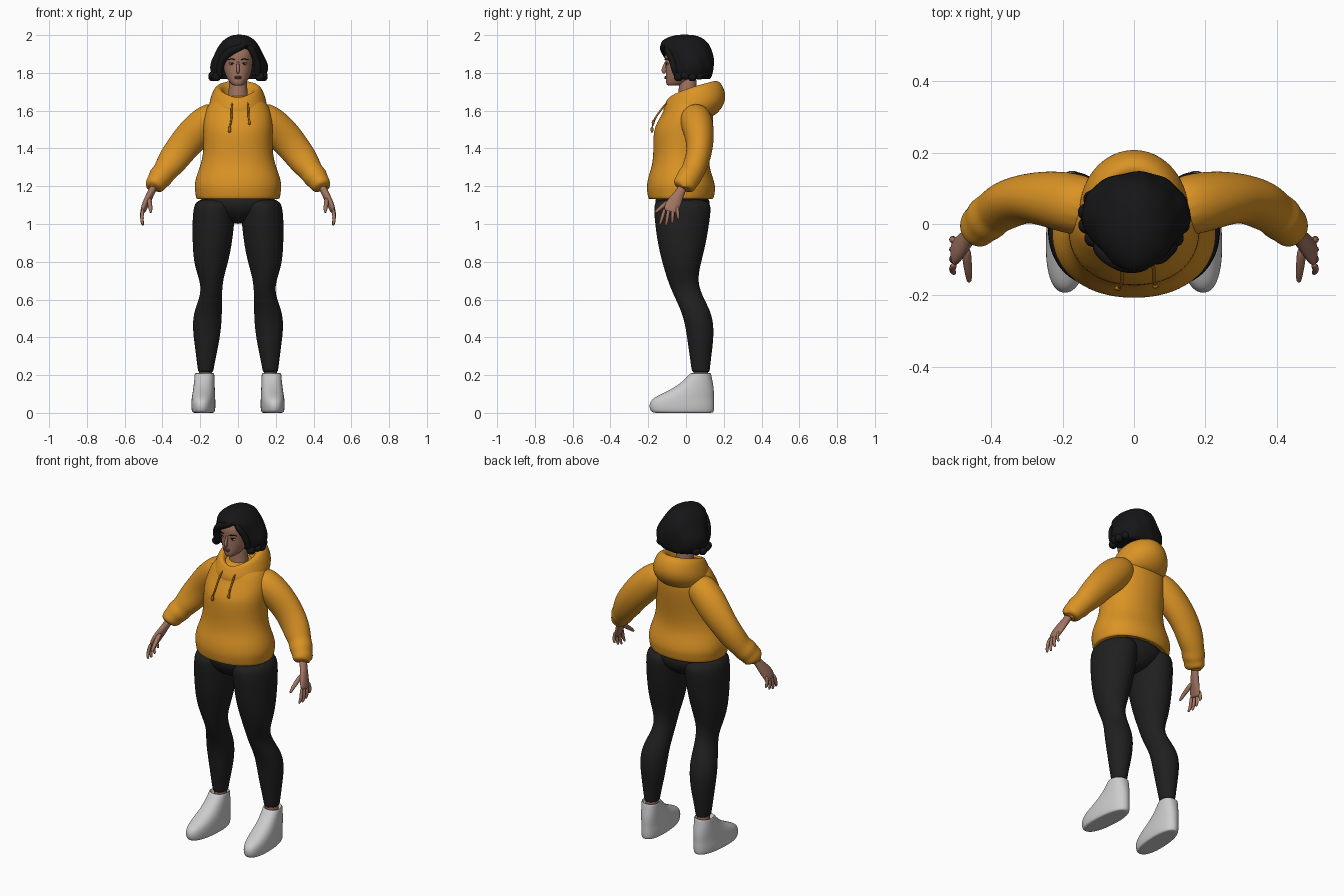
import bpy, bmesh, math
from mathutils import Vector


def material(name, r, g, b):
    m = bpy.data.materials.new(name)
    m.diffuse_color = (r, g, b, 1)
    return m


ORANGE = material("orange_fleece", 0.70, 0.29, 0.018)
DARK_ORANGE = material("dark_orange_cord", 0.42, 0.16, 0.01)
BLACK = material("black_leggings", 0.014, 0.014, 0.015)
HAIR = material("black_hair", 0.008, 0.008, 0.009)
WHITE = material("white_shoe", 0.60, 0.60, 0.61)
SKIN = material("brown_skin", 0.36, 0.175, 0.12)
LIP = material("lip_red", 0.22, 0.08, 0.07)
EYE = material("eye_white", 0.6, 0.57, 0.55)


def skin_rings(name, rings, mat, mirror=False, level=2):
    """Closed smooth surface through a stack of point rings."""
    bm = bmesh.new()
    vs = [[bm.verts.new(p) for p in ring] for ring in rings]
    n = len(vs[0])
    for a, b in zip(vs, vs[1:]):
        for i in range(n):
            bm.faces.new((a[i], a[(i + 1) % n], b[(i + 1) % n], b[i]))
    bm.faces.new(vs[0])
    bm.faces.new(vs[-1])
    bmesh.ops.recalc_face_normals(bm, faces=bm.faces)
    me = bpy.data.meshes.new(name)
    bm.to_mesh(me)
    bm.free()
    me.materials.append(mat)
    for p in me.polygons:
        p.use_smooth = True
    ob = bpy.data.objects.new(name, me)
    bpy.context.collection.objects.link(ob)
    if mirror:
        ob.modifiers.new("mirror", 'MIRROR').use_mirror_merge = False
    s = ob.modifiers.new("smooth", 'SUBSURF')
    s.levels = s.render_levels = level
    return ob


def ring(z, cx, rx, yf, yb, zb=None, power=1.0, n=20):
    """Level oval from front yf to back yb; zb raises its back."""
    pts = []
    for i in range(n):
        t = 2 * math.pi * i / n
        c, s = math.cos(t), math.sin(t)
        x = cx + rx * math.copysign(abs(c) ** power, c)
        y = (yf + yb) / 2 + (yb - yf) / 2 * math.copysign(abs(s) ** power, s)
        back = max(0, (1 + s) / 2) ** 0.6
        pts.append(Vector((x, y, z if zb is None else z + (zb - z) * back)))
    return pts


def tube(name, path, mat, mirror=False, ref=(1, 0, 0), n=12, level=2):
    """Tube along (x, y, z, width, thickness) points."""
    pts = [Vector(p[:3]) for p in path]
    rings = []
    for i, p in enumerate(path):
        d = (pts[min(i + 1, len(pts) - 1)] - pts[max(i - 1, 0)]).normalized()
        u = d.cross(Vector(ref)).normalized()
        v = d.cross(u)
        a, b = p[3], p[-1]
        rings.append([pts[i] + u * a * math.cos(2 * math.pi * k / n)
                      + v * b * math.sin(2 * math.pi * k / n) for k in range(n)])
    return skin_rings(name, rings, mat, mirror, level)


def blob(name, loc, size, mat, mirror=False, turn=0):
    """Small ellipsoid, tilted about the y axis."""
    rings = []
    c, s = math.cos(turn), math.sin(turn)
    for k in range(1, 8):
        a = math.pi * k / 8
        r, h = math.sin(a), -math.cos(a) * size[2]
        rings.append([Vector(loc) + Vector((x * c + h * s, y, h * c - x * s))
                      for x, y in [(size[0] * r * math.cos(j * math.pi / 6),
                                    size[1] * r * math.sin(j * math.pi / 6)) for j in range(12)]])
    return skin_rings(name, rings, mat, mirror, 1)


# Shoes: z, half width, front, back; toes turned slightly outward
shoe = [(0, .04, -.14, .12), (0, .056, -.178, .145), (.012, .062, -.192, .151),
        (.045, .064, -.198, .152), (.075, .062, -.182, .15), (.1, .06, -.132, .15),
        (.13, .057, -.07, .148), (.16, .055, -.027, .143), (.19, .053, .005, .137),
        (.21, .052, .022, .133), (.212, .046, .03, .127), (.18, .04, .04, .12)]
rings = [ring(z, .182, w, f, b, power=.88) for z, w, f, b in shoe]
for r in rings:
    for p in r:
        p.x -= p.y * .06
skin_rings("shoe", rings, WHITE, True)

# Ankles and legs
skin_rings("ankle", [ring(z, .172, .035, .04, .118) for z in (.15, .2, .27)], SKIN, True)
leg = [(.215, .171, .037, .035, .122), (.22, .171, .041, .03, .126), (.28, .17, .05, .022, .132),
       (.36, .166, .064, .01, .143), (.45, .165, .077, -.002, .149), (.53, .16, .076, -.022, .135),
       (.6, .146, .062, -.055, .098), (.66, .139, .056, -.082, .072), (.72, .143, .068, -.104, .064),
       (.8, .143, .093, -.128, .082), (.9, .136, .106, -.152, .108), (1.0, .131, .112, -.165, .124),
       (1.07, .126, .113, -.172, .134), (1.14, .12, .105, -.17, .13)]
skin_rings("legging_leg", [ring(*r) for r in leg], BLACK, True)
skin_rings("legging_hips", [ring(1.0, 0, .06, -.08, .05), ring(1.04, 0, .12, -.13, .1),
                            ring(1.08, 0, .205, -.165, .13), ring(1.17, 0, .215, -.175, .13)], BLACK)

# Hoodie body with gathered hem
body = [(1.15, .19, -.17, .12), (1.13, .212, -.192, .138), (1.135, .226, -.203, .15),
        (1.17, .229, -.208, .155), (1.2, .235, -.211, .158), (1.25, .225, -.202, .143),
        (1.3, .205, -.184, .126), (1.36, .188, -.175, .124), (1.43, .185, -.175, .132),
        (1.5, .187, -.173, .142), (1.55, .185, -.148, .146), (1.6, .175, -.118, .145),
        (1.64, .155, -.1, .135), (1.67, .115, -.075, .11), (1.68, .06, -.04, .07)]
skin_rings("hoodie_body", [ring(z, 0, w, f, b, power=.93) for z, w, f, b in body], ORANGE)

# Lowered hood: bottom, bulging sack, rim, inner lining
hood = [(1.57, .13, -.11, .12, 1.56), (1.585, .15, -.122, .165, 1.58), (1.62, .157, -.121, .203, 1.63),
        (1.645, .148, -.108, .215, 1.68), (1.668, .13, -.095, .195, 1.74), (1.668, .105, -.08, .16, 1.768),
        (1.645, .078, -.063, .12, 1.74), (1.6, .06, -.05, .07, 1.64)]
skin_rings("hood", [ring(z, 0, w, f, b, zb) for z, w, f, b, zb in hood], ORANGE)

# Sleeves with folds above the cuff
sleeve = [(.09, .035, 1.59, .075, .07), (.16, .055, 1.55, .09, .092), (.24, .072, 1.47, .08, .094),
          (.295, .073, 1.405, .071, .086), (.34, .062, 1.345, .067, .083), (.375, .043, 1.295, .066, .071),
          (.392, .032, 1.272, .062, .063), (.412, .015, 1.247, .067, .067), (.425, .003, 1.228, .061, .056),
          (.438, -.008, 1.208, .063, .056), (.447, -.015, 1.19, .054, .045), (.45, -.019, 1.18, .044, .035),
          (.445, -.01, 1.2, .03, .025)]
tube("sleeve", sleeve, ORANGE, True, n=16)

# Hands: wrist and palm, four fingers, thumb
tube("palm", [(.44, -.01, 1.21, .024, .02), (.458, -.03, 1.17, .025, .02), (.475, -.05, 1.135, .035, .02),
              (.492, -.07, 1.1, .042, .018), (.502, -.08, 1.072, .041, .015), (.505, -.082, 1.062, .032, .01)],
     SKIN, True)
for i, (name, drop) in enumerate([("index_finger", .076), ("middle_finger", .085),
                                  ("ring_finger", .078), ("little_finger", .06)]):
    y, spread = -.113 + i * .022, -.026 + i * .011
    top = 1.072 + i * .004
    tube(name, [(.502, y, top + .01, .01), (.51, y + spread * .4, top - drop * .4, .0105),
                (.508, y + spread * .8, top - drop * .8, .009), (.502, y + spread, top - drop, .006)],
         SKIN, True, n=8)
tube("thumb", [(.47, -.065, 1.135, .014), (.468, -.1, 1.112, .0145), (.464, -.132, 1.088, .012),
               (.462, -.155, 1.068, .009), (.462, -.163, 1.06, .005)], SKIN, True, n=8)

# Drawstrings with knotted ends
tube("left_drawstring", [(.052, -.1, 1.645, .006), (.056, -.132, 1.605, .006),
                         (.055, -.158, 1.57, .006), (.06, -.174, 1.54, .006)], DARK_ORANGE, n=6)
tube("right_drawstring", [(-.03, -.1, 1.645, .006), (-.036, -.136, 1.6, .006),
                          (-.032, -.166, 1.56, .006), (-.044, -.18, 1.51, .006)], DARK_ORANGE, n=6)
blob("left_knot", (.06, -.174, 1.538), (.009, .008, .014), DARK_ORANGE)
blob("right_knot", (-.045, -.18, 1.5), (.01, .008, .018), DARK_ORANGE)

# Neck and head
neck = [(1.6, .062, -.045, .07), (1.66, .055, -.042, .062), (1.72, .048, -.038, .055), (1.8, .05, -.04, .06)]
skin_rings("neck", [ring(z, 0, w, f, b) for z, w, f, b in neck], SKIN)
head = [(1.733, .018, -.09, -.05), (1.735, .032, -.102, -.02), (1.752, .046, -.108, .02),
        (1.775, .062, -.107, .05), (1.81, .074, -.109, .07), (1.845, .08, -.108, .08),
        (1.88, .084, -.113, .085), (1.915, .081, -.11, .085), (1.945, .065, -.09, .07), (1.965, .03, -.05, .04)]
skin_rings("head", [ring(z, 0, w, f, b, power=.95) for z, w, f, b in head], SKIN)

# Facial features
tube("nose", [(0, -.104, 1.862, .008, .006), (0, -.112, 1.84, .009, .008), (0, -.12, 1.818, .012, .01),
              (0, -.117, 1.806, .015, .009), (0, -.108, 1.8, .009, .006)], SKIN, n=8)
blob("eye", (.036, -.098, 1.847), (.014, .006, .006), EYE, True)
blob("iris", (.035, -.102, 1.847), (.006, .004, .006), HAIR, True)
tube("eyelash", [(.021, -.104, 1.85, .002), (.034, -.106, 1.855, .003), (.051, -.094, 1.851, .002)],
     HAIR, True, ref=(0, 1, 0), n=6)
tube("eyebrow", [(.015, -.113, 1.87, .003), (.036, -.107, 1.875, .004), (.06, -.09, 1.868, .002)],
     HAIR, True, ref=(0, 1, 0), n=6)
blob("upper_lip", (0, -.108, 1.779), (.023, .006, .004), LIP)
blob("lower_lip", (0, -.108, 1.772), (.019, .007, .005), LIP)

# Bob hair: wavy shell with a recess for the face
bob = [(1.775, .09, -.04, .09), (1.762, .12, -.065, .12), (1.775, .137, -.08, .134), (1.8, .149, -.09, .143),
       (1.83, .155, -.094, .147), (1.86, .149, -.094, .147), (1.885, .136, -.108, .145), (1.91, .122, -.124, .14),
       (1.935, .112, -.135, .132), (1.96, .095, -.134, .118), (1.98, .075, -.114, .095),
       (1.995, .05, -.08, .065), (2.003, .02, -.04, .025)]
rings = []
for k, (z, w, f, b) in enumerate(bob):
    r = ring(z, .005, w, f, b, n=44)
    for i, p in enumerate(r):
        a = 2 * math.pi * i / 44
        wave = 1 + .016 * math.sin(11 * a + k * .8) + .012 * math.sin(5 * a - k)
        p.x, p.y = p.x * wave, p.y * wave
        if abs(p.x) < .083 and p.y < 0 and p.z < 1.922 - .35 * abs(p.x - .035):
            p.y = max(p.y, -.02)
    rings.append(r)
skin_rings("bob_hair", rings, HAIR, level=1)

# Swept fringe and curled side locks
tube("fringe", [(.05, -.1, 1.96, .014), (.025, -.115, 1.945, .022), (-.02, -.118, 1.927, .024),
                (-.06, -.102, 1.9, .022), (-.09, -.078, 1.86, .022), (-.1, -.06, 1.81, .02),
                (-.093, -.055, 1.775, .01)], HAIR, ref=(0, 1, 0))
tube("left_front_lock", [(.05, -.1, 1.95, .014), (.075, -.098, 1.92, .018), (.093, -.078, 1.88, .018),
                         (.108, -.06, 1.83, .021), (.1, -.055, 1.78, .012)], HAIR, ref=(0, 1, 0))
for side in (-1, 1):
    for j in range(4):
        t = j / 3
        blob("hair_curl", (side * (.115 + .02 * math.sin(t * 3)), -.04 + t * .11, 1.778 + .008 * (j % 2)),
             (.026, .026, .024), HAIR)
